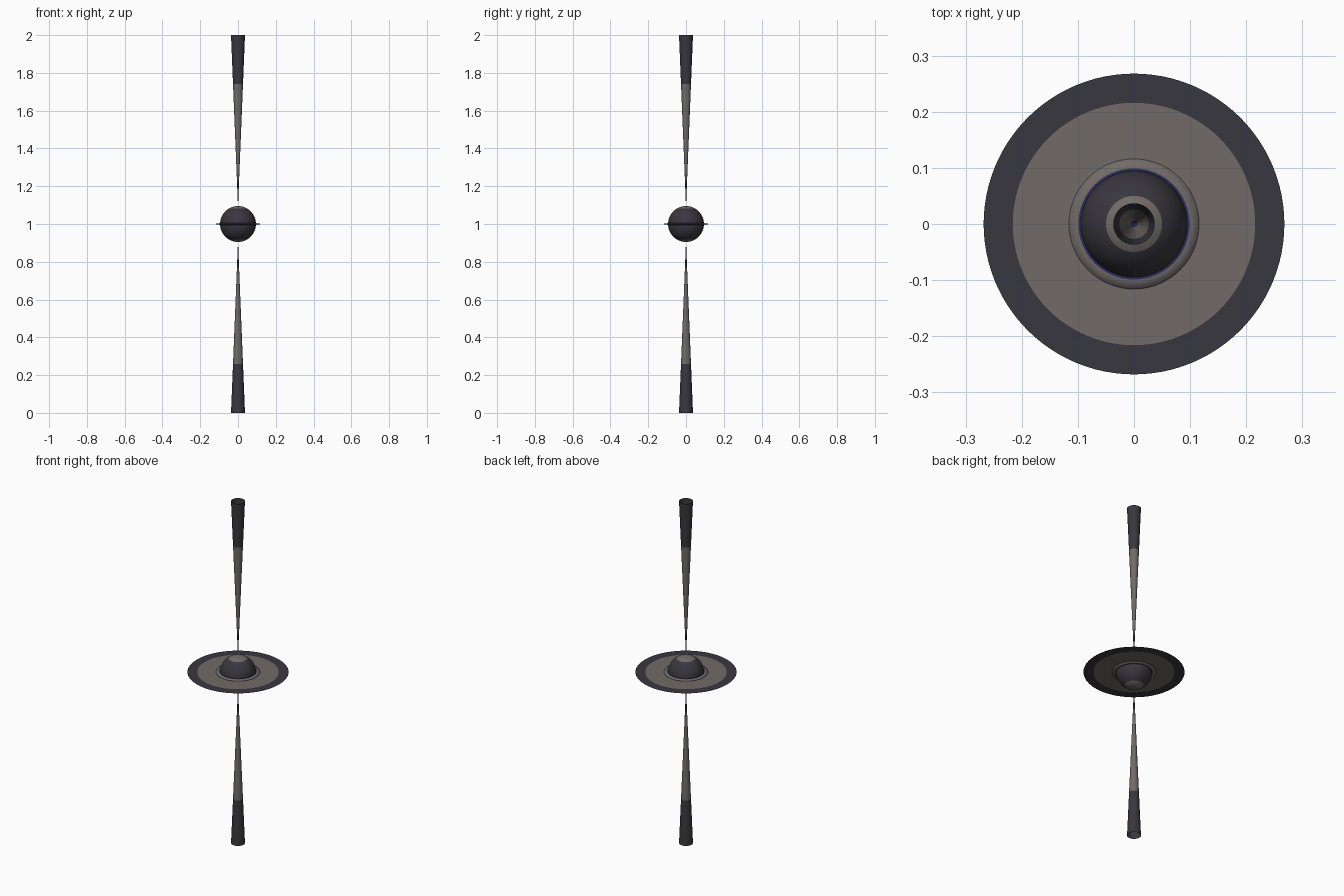
import bpy, bmesh, math

if "Cube" in bpy.data.objects:
    bpy.data.objects.remove(bpy.data.objects["Cube"])


def material(name, srgb):
    m = bpy.data.materials.new(name)
    lin = [((c / 255 + 0.055) / 1.055) ** 2.4 for c in srgb]
    m.diffuse_color = (*lin, 1)
    m.use_nodes = True
    m.node_tree.nodes["Principled BSDF"].inputs["Base Color"].default_value = m.diffuse_color
    return m


DARK, LIGHT, NAVY = 0, 1, 2
MATS = [material("charcoal", (57, 55, 62)),
        material("warm grey", (113, 107, 103)),
        material("navy", (44, 44, 92))]


def lathe(name, profile, colours, n=48):
    """Spin an (r, z) profile around z; one colour per profile segment."""
    bm = bmesh.new()
    rings = []
    for r, z in profile:
        if r < 1e-6:
            rings.append([bm.verts.new((0, 0, z))] * n)
        else:
            rings.append([bm.verts.new((r * math.cos(2 * math.pi * i / n),
                                        r * math.sin(2 * math.pi * i / n), z))
                          for i in range(n)])
    for a, b, c in zip(rings, rings[1:], colours):
        for i in range(n):
            j = (i + 1) % n
            quad = list(dict.fromkeys((a[i], a[j], b[j], b[i])))
            f = bm.faces.new(quad)
            f.material_index = c
            f.smooth = True
    me = bpy.data.meshes.new(name)
    bm.to_mesh(me)
    bm.free()
    for m in MATS:
        me.materials.append(m)
    ob = bpy.data.objects.new(name, me)
    bpy.context.collection.objects.link(ob)
    return ob


# central sphere with pale polar caps
R, STEPS = 0.095, 34
angles = [-math.pi / 2 + math.pi * i / STEPS for i in range(STEPS + 1)]
sphere = [(R * math.cos(a), 1 + R * math.sin(a)) for a in angles]
bands = [LIGHT if abs(angles[i] + angles[i + 1]) / 2 > math.radians(58) else DARK
         for i in range(STEPS)]
lathe("core_sphere", sphere, bands)

# thin flat disc, pale inside and dark at the rim
lathe("flat_disc", [(0.09, 1), (0.216, 1), (0.268, 1)], [LIGHT, DARK], 96)

# slim raised ring hugging the sphere
lathe("inner_ring", [(0.09, 0.996), (0.099, 0.996), (0.116, 0.9985),
                     (0.116, 1.0015), (0.099, 1.004), (0.09, 1.004)],
      [NAVY, LIGHT, NAVY, LIGHT, NAVY], 64)

# two open cones flaring away from the sphere
for side, name in ((1, "upper_jet"), (-1, "lower_jet")):
    heights = [0.09, 0.18, 0.23, 0.74, 1.0]
    cone = [(0.037 * (h - 0.09) / 0.91, 1 + side * h) for h in heights]
    if side < 0:
        cone.reverse()
    cols = [NAVY, DARK, LIGHT, DARK]
    lathe(name, cone, cols[::side], 32)
